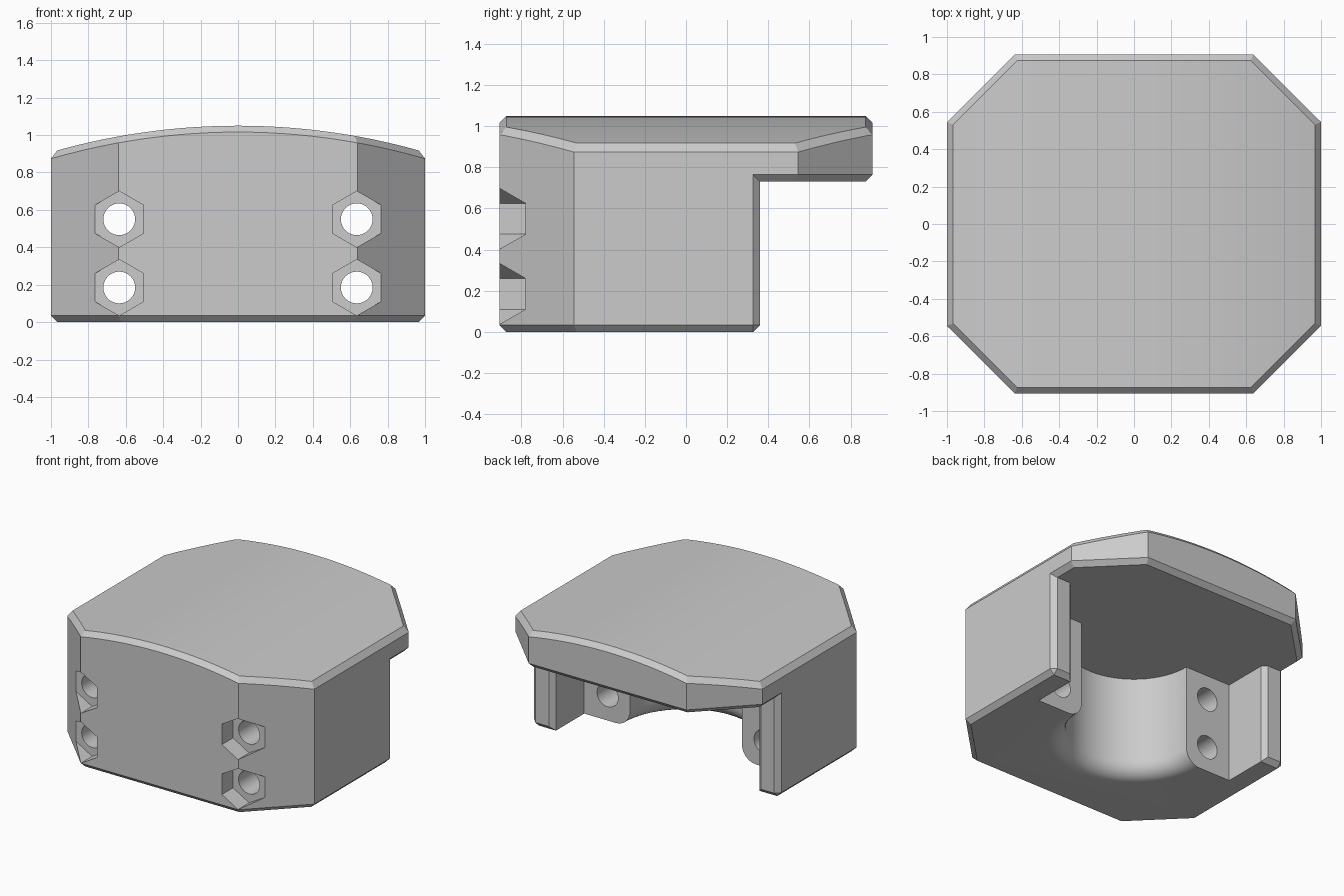
import bpy, bmesh, math
from mathutils import Vector, Matrix

if "Cube" in bpy.data.objects:
    bpy.data.objects.remove(bpy.data.objects["Cube"])

HX, HY, DIAG = 1.0, 0.907, 1.545    # half width, half depth, corner cut |x|+|y|
SHELF, WALL_END, CH = 0.73, 0.36, 0.034
BOLTS = [(sx * 0.635, z) for sx in (-1, 1) for z in (0.185, 0.55)]

grey = bpy.data.materials.new("plain grey")
grey.diffuse_color = (0.6, 0.6, 0.6, 1)
grey.use_nodes = True
grey.node_tree.nodes["Principled BSDF"].inputs["Base Color"].default_value = grey.diffuse_color


def new_object(name, bm):
    bmesh.ops.recalc_face_normals(bm, faces=bm.faces)
    me = bpy.data.meshes.new(name)
    bm.to_mesh(me)
    bm.free()
    ob = bpy.data.objects.new(name, me)
    bpy.context.collection.objects.link(ob)
    return ob


def prism(points, direction):
    """Extrude a closed 3D outline along a direction."""
    bm = bmesh.new()
    face = bm.faces.new([bm.verts.new(p) for p in points])
    ext = bmesh.ops.extrude_face_region(bm, geom=[face], use_keep_orig=True)
    verts = [g for g in ext["geom"] if isinstance(g, bmesh.types.BMVert)]
    bmesh.ops.translate(bm, verts=verts, vec=Vector(direction))
    bmesh.ops.recalc_face_normals(bm, faces=bm.faces)
    return bm


def ring(n, r, x, y, z, turn=0.0):
    return [(x + r * math.sin(turn + math.tau * i / n), y,
             z + r * math.cos(turn + math.tau * i / n)) for i in range(n)]


def cut(target, cutter):
    cutter.hide_render = True
    mod = target.modifiers.new("cut", 'BOOLEAN')
    mod.operation, mod.solver, mod.object = 'DIFFERENCE', 'EXACT', cutter
    bpy.context.view_layer.objects.active = target
    bpy.ops.object.modifier_apply(modifier=mod.name)
    bpy.data.objects.remove(cutter)


# Block with a gently domed top, corners sliced off to an octagon
R = 3.6
N = 24
xs = [HX - 2 * HX * i / N for i in range(N + 1)]
outline = [(-HX, -HY, 0), (HX, -HY, 0)]
outline += [(x, -HY, 1.05 - R + math.sqrt(R * R - x * x)) for x in xs]
bm = prism(outline, (0, 2 * HY, 0))
for sx in (-1, 1):
    for sy in (-1, 1):
        n = Vector((sx, sy, 0)).normalized()
        res = bmesh.ops.bisect_plane(
            bm, geom=bm.verts[:] + bm.edges[:] + bm.faces[:],
            plane_co=(sx * DIAG / 2, sy * DIAG / 2, 0), plane_no=n, clear_outer=True)
        bmesh.ops.edgeloop_fill(bm, edges=[g for g in res["geom_cut"]
                                           if isinstance(g, bmesh.types.BMEdge)])
body = new_object("clamp_body", bm)

# Open space at the back, leaving the two side walls under the cap
notch = [(-0.824, 0), (0.824, 0), (0.824, WALL_END), (1.3, WALL_END),
         (1.3, 1.3), (-1.3, 1.3), (-1.3, WALL_END), (-0.824, WALL_END)]
cut(body, new_object("back_cutter",
                     prism([(x, y, -0.2) for x, y in notch], (0, 0, SHELF + 0.2))))

# Chamfer the outer rims and the wall ends
bm = bmesh.new()
bm.from_mesh(body.data)
bmesh.ops.remove_doubles(bm, verts=bm.verts, dist=1e-5)
bmesh.ops.dissolve_limit(bm, angle_limit=0.002, verts=bm.verts, edges=bm.edges)
chosen = []
for e in bm.edges:
    if len(e.link_faces) != 2 or e.calc_face_angle_signed() < 0.35:
        continue
    a, b = e.verts[0].co, e.verts[1].co
    m = (a + b) / 2
    vertical = (a - b).xy.length < 1e-4
    outer = max(abs(m.x) - HX, abs(m.y) - HY, abs(m.x) + abs(m.y) - DIAG) > -1e-3
    wall_end = all(abs(p.y - WALL_END) < 1e-3 for p in (a, b))
    if (outer and not vertical) or wall_end:
        chosen.append(e)
bmesh.ops.bevel(bm, geom=chosen, offset=CH, offset_type='OFFSET', segments=1,
                profile=0.5, affect='EDGES', clamp_overlap=False)
bmesh.ops.recalc_face_normals(bm, faces=bm.faces)
bm.to_mesh(body.data)
bm.free()

# Half-round bore with a flared, rounded mouth at the bottom
BORE, FIL = 0.453, 0.115
profile = [(0, -0.1), (BORE + FIL, -0.1)]
profile += [(BORE + FIL * (1 - math.sin(t)), FIL * (1 - math.cos(t)))
            for t in (math.pi / 2 * i / 8 for i in range(9))]
profile += [(BORE, SHELF), (0, SHELF)]
bm = bmesh.new()
vs = [bm.verts.new((r, 0, z)) for r, z in profile]
edges = [bm.edges.new(p) for p in zip(vs, vs[1:])]
bmesh.ops.spin(bm, geom=vs + edges, cent=(0, 0, 0), axis=(0, 0, 1),
               angle=math.tau, steps=64)
bmesh.ops.remove_doubles(bm, verts=bm.verts, dist=1e-4)
cut(body, new_object("bore_cutter", bm))

# Hexagonal nut pockets in front and round bolt holes right through
for x, z in BOLTS:
    cut(body, new_object("nut_cutter", prism(ring(6, 0.15, x, -1.1, z), (0, 0.321, 0))))
    cut(body, new_object("bolt_cutter", prism(ring(32, 0.085, x, -1.1, z), (0, 1.3, 0))))

body.data.materials.clear()
body.data.materials.append(grey)
for p in body.data.polygons:
    p.material_index = 0
bpy.ops.object.select_all(action='DESELECT')
body.select_set(True)
bpy.context.view_layer.objects.active = body
bpy.ops.object.shade_smooth_by_angle(angle=math.radians(25))
